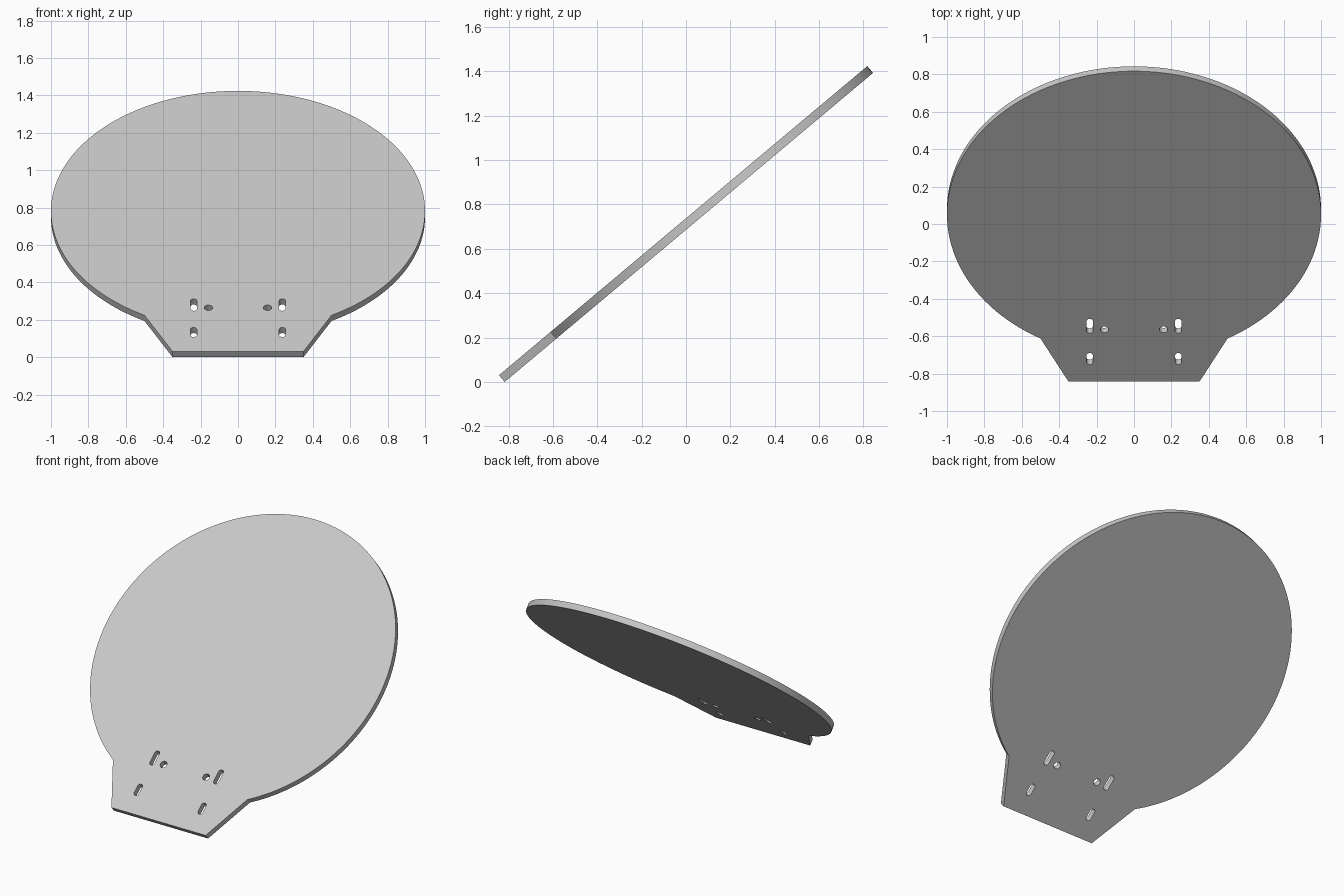
import bpy, bmesh
from math import sin, cos, pi, radians, asin
from mathutils import Matrix, Vector

cube = bpy.data.objects.get("Cube")
if cube:
    bpy.data.objects.remove(cube, do_unlink=True)

TILT = radians(40)
THICK = 0.04
CENTRE = 1.167      # disc centre, measured up the plate from the tab edge
TAB, NECK = 0.35, 0.5


def arc(cx, cy, r, start, end, n):
    return [(cx + r * cos(start + (end - start) * i / n),
             cy + r * sin(start + (end - start) * i / n)) for i in range(n + 1)]


def slot(x, low, high, r):
    return arc(x, high - r, r, 0, pi, 12) + arc(x, low + r, r, pi, 2 * pi, 12)


# Outline: round disc with a tapered mounting tab
a = asin(NECK)
outline = arc(0, CENTRE, 1, -pi / 2 + a, 1.5 * pi - a, 160) + [(-TAB, 0), (TAB, 0)]

# Mirrored mounting slots and screw holes
loops = [outline]
for side in (-1, 1):
    loops.append(slot(side * 0.237, 0.338, 0.438, 0.017))
    loops.append(slot(side * 0.237, 0.12, 0.2, 0.017))
    loops.append(arc(side * 0.158, 0.364, 0.0225, 0, 2 * pi, 24)[:-1])

# Fill the outline around the holes, then thicken it downwards
bm = bmesh.new()
edges = []
for points in loops:
    verts = [bm.verts.new((x, y, 0)) for x, y in points]
    edges += [bm.edges.new((v, verts[i - 1])) for i, v in enumerate(verts)]
bmesh.ops.triangle_fill(bm, edges=edges, use_beauty=True, normal=Vector((0, 0, 1)))
extruded = bmesh.ops.extrude_face_region(bm, geom=bm.faces[:], use_keep_orig=True)
lower = [g for g in extruded["geom"] if isinstance(g, bmesh.types.BMVert)]
bmesh.ops.translate(bm, verts=lower, vec=(0, 0, -THICK))
bmesh.ops.recalc_face_normals(bm, faces=bm.faces[:])

# Lean the plate back and rest its tab on the ground
length = CENTRE + 1
lift = Vector((0, -(length * cos(TILT) + THICK * sin(TILT)) / 2, THICK * cos(TILT)))
bm.transform(Matrix.Translation(lift) @ Matrix.Rotation(TILT, 4, "X"))

mesh = bpy.data.meshes.new("tilted_plate")
bm.to_mesh(mesh)
bm.free()
plate = bpy.data.objects.new("tilted_plate", mesh)
bpy.context.collection.objects.link(plate)

# Single light grey material
grey = bpy.data.materials.new("light grey")
grey.use_nodes = True
colour = (0.58, 0.58, 0.58, 1)
grey.diffuse_color = colour
grey.node_tree.nodes["Principled BSDF"].inputs["Base Color"].default_value = colour
mesh.materials.append(grey)

bpy.ops.object.select_all(action="DESELECT")
plate.select_set(True)
bpy.context.view_layer.objects.active = plate
bpy.ops.object.shade_smooth_by_angle(angle=radians(30))
